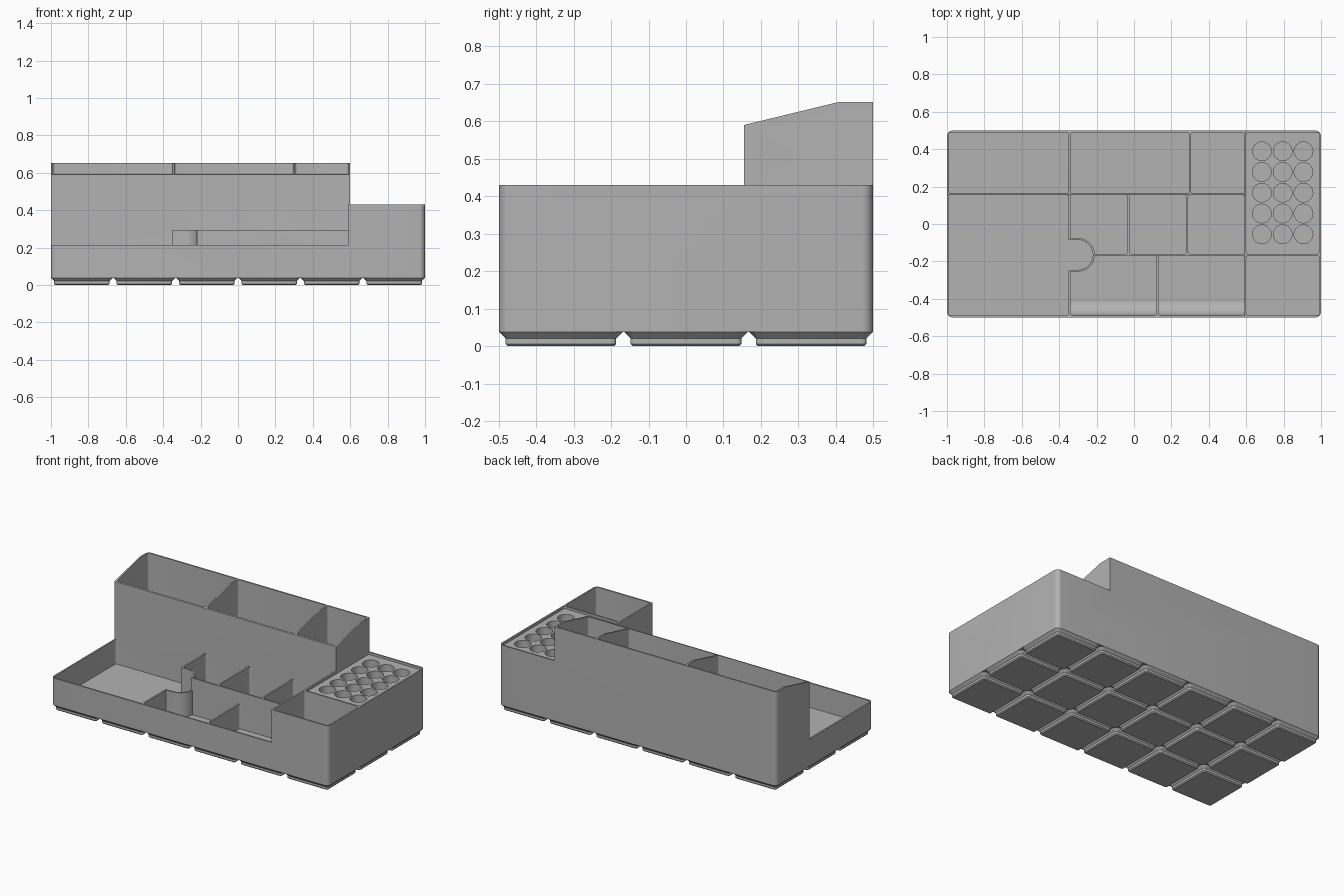
import bpy, bmesh, math

if "Cube" in bpy.data.objects:
    bpy.data.objects.remove(bpy.data.objects["Cube"])

GREY = bpy.data.materials.new("plain grey")
GREY.use_nodes = True
COLOUR = (0.45, 0.45, 0.45, 1)
GREY.diffuse_color = COLOUR
GREY.node_tree.nodes["Principled BSDF"].inputs["Base Color"].default_value = COLOUR

FLOOR, TALL = 0.056, 0.75


def arc(cx, cy, r, a0, a1, n):
    angles = [math.radians(a0 + (a1 - a0) * i / n) for i in range(n + 1)]
    return [(cx + r * math.cos(a), cy + r * math.sin(a)) for a in angles]


def rounded(x0, x1, y0, y1, r=0.012, n=5):
    corners = [(x1 - r, y1 - r), (x0 + r, y1 - r), (x0 + r, y0 + r), (x1 - r, y0 + r)]
    return [p for k, c in enumerate(corners) for p in arc(*c, r, 90 * k, 90 * k + 90, n)]


def rect(x0, x1, y0, y1):
    return [(x0, y0), (x1, y0), (x1, y1), (x0, y1)]


def loft(bm, rings):
    """Closed solid through rings of equal point count."""
    loops = [[bm.verts.new(p) for p in ring] for ring in rings]
    for low, high in zip(loops, loops[1:]):
        for i in range(len(low)):
            j = (i + 1) % len(low)
            bm.faces.new((low[i], low[j], high[j], high[i]))
    bm.faces.new(loops[0][::-1])
    bm.faces.new(loops[-1])


def prisms(name, profiles, lo, hi, along_x=False):
    """One object of prisms, rising in z or running along x."""
    bm = bmesh.new()
    for pts in profiles:
        loft(bm, [[(h, a, b) if along_x else (a, b, h) for a, b in pts] for h in (lo, hi)])
    return finish(name, bm)


def finish(name, bm):
    bmesh.ops.recalc_face_normals(bm, faces=bm.faces)
    mesh = bpy.data.meshes.new(name)
    bm.to_mesh(mesh)
    bm.free()
    mesh.materials.append(GREY)
    obj = bpy.data.objects.new(name, mesh)
    bpy.context.collection.objects.link(obj)
    return obj


def combine(target, tool, operation="DIFFERENCE"):
    mod = target.modifiers.new("combine", "BOOLEAN")
    mod.operation, mod.solver, mod.object = operation, "EXACT", tool
    bpy.context.view_layer.objects.active = target
    bpy.ops.object.modifier_apply(modifier=mod.name)
    bpy.data.objects.remove(tool)


def smooth(obj):
    bpy.ops.object.select_all(action="DESELECT")
    obj.select_set(True)
    bpy.context.view_layer.objects.active = obj
    bpy.ops.object.shade_smooth_by_angle(angle=math.radians(30))


# Solid block with rounded upright corners
body = prisms("organizer_body", [rounded(-1, 1, -0.499, 0.499, 0.03, 8)], 0.038, 0.7)

# Back, middle, front and side compartments
cells = [rounded(x0, x1, 0.165, 0.489) for x0, x1 in ((-0.99, -0.35), (-0.34, 0.295), (0.305, 0.59))]
cells += [rounded(x0, x1, -0.16, 0.155) for x0, x1 in ((-0.34, -0.035), (-0.025, 0.28), (0.29, 0.59))]
cells += [rounded(x0, x1, -0.489, -0.17) for x0, x1 in ((-0.34, 0.12), (0.13, 0.59), (0.6, 0.99))]
combine(body, prisms("cell_cutter", cells, FLOOR, TALL))

# Curved finger bay between the tray and the compartments
bay = (-0.3, -0.165)
combine(body, prisms("bay_wall", [[(-0.345, -0.255)] + arc(*bay, 0.09, -90, 90, 20) + [(-0.345, -0.075)]],
                     0.05, 0.295), "UNION")
combine(body, prisms("tray_cutter", [rounded(-0.99, -0.35, -0.489, 0.155)], FLOOR, TALL))
combine(body, prisms("bay_cutter", [[(-0.4, -0.245)] + arc(*bay, 0.08, -90, 90, 20) + [(-0.4, -0.085)]],
                     FLOOR, TALL))

# Stepped wall heights
for outline, height in (
    (rect(-1.1, 1.1, -0.6, 0.155), 0.43),
    (rect(0.6, 1.1, -0.6, 0.6), 0.43),
    (rect(-1.1, 0.59, -0.6, 0.155), 0.295),
    (rect(-1.1, -0.35, -0.6, 0.155), 0.215),
    (rect(-1.1, 0.59, -0.6, -0.17), 0.215),
):
    combine(body, prisms("step_cutter", [outline], height, TALL))

# Sloping rim of the tall back row
slope = [(0.1, 0.577), (0.41, 0.652), (0.6, 0.652), (0.6, 0.8), (0.1, 0.8)]
combine(body, prisms("slope_cutter", [slope], -1.1, 0.7, along_x=True))

# Recessed plate with round holes
combine(body, prisms("plate_cutter", [rounded(0.6, 0.99, -0.16, 0.489)], 0.415, TALL))
holes = [arc(0.795 + 0.111 * i, 0.167 + 0.111 * j, 0.05, 0, 348.75, 31)
         for i in (-1, 0, 1) for j in range(-2, 3)]
combine(body, prisms("hole_cutter", holes, FLOOR, TALL))
smooth(body)

# Curved scoop along the front compartments
scoop = [(-0.495, 0.05)] + [(-0.495, 0.14)] + arc(-0.404, 0.14, 0.085, 180, 270, 12) + [(-0.404, 0.05)]
smooth(prisms("front_scoop", [scoop], -0.345, 0.595, along_x=True))

# Grid of stepped feet
bm = bmesh.new()
for col in range(6):
    for row in range(3):
        x, y, c = (col - 2.5) * 0.334, (row - 1) * 0.334, 0.1352
        loft(bm, [[(px, py, z) for px, py in rounded(x - c - r, x + c + r, y - c - r, y + c + r, r)]
                  for r, z in ((0.0064, 0), (0.0127, 0.0064), (0.0127, 0.021), (0.0298, 0.038))])
smooth(finish("base_feet", bm))
